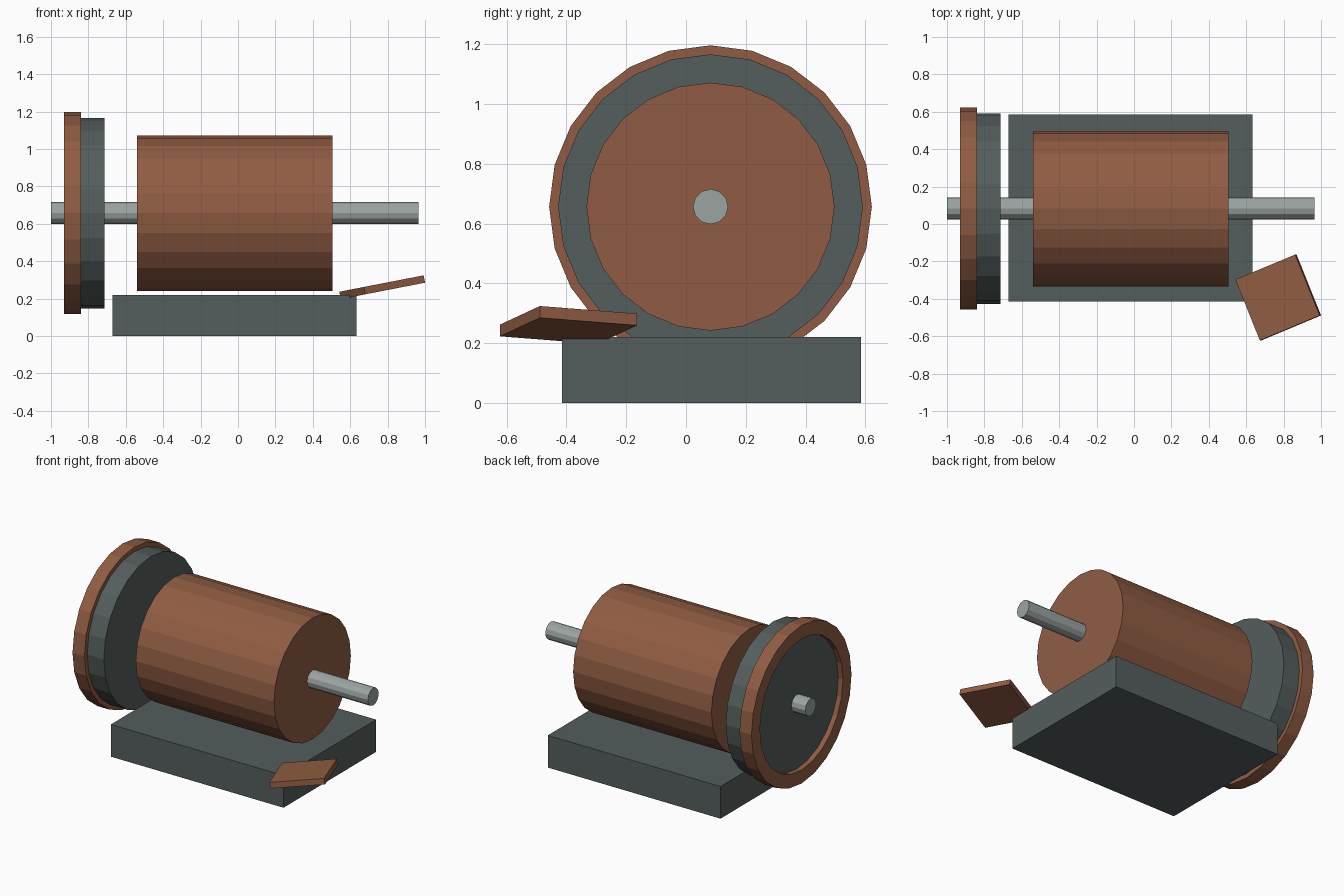
import bpy
import bmesh
from math import cos, sin, radians, tau
from mathutils import Matrix

cube = bpy.data.objects.get("Cube")
if cube:
    bpy.data.objects.remove(cube, do_unlink=True)


def material(name, rgb):
    mat = bpy.data.materials.new(name)
    mat.use_nodes = True
    mat.diffuse_color = (*rgb, 1)
    bsdf = next(n for n in mat.node_tree.nodes if n.type == 'BSDF_PRINCIPLED')
    bsdf.inputs["Base Color"].default_value = (*rgb, 1)
    return mat


copper = material("copper brown", (0.28, 0.108, 0.056))
slate = material("slate grey", (0.088, 0.112, 0.108))
steel = material("steel grey", (0.33, 0.375, 0.365))

AXIS_Y, AXIS_Z = 0.082, 0.657


def finish(name, bm, mat):
    bmesh.ops.recalc_face_normals(bm, faces=bm.faces)
    mesh = bpy.data.meshes.new(name)
    bm.to_mesh(mesh)
    bm.free()
    mesh.materials.append(mat)
    obj = bpy.data.objects.new(name, mesh)
    bpy.context.collection.objects.link(obj)
    return obj


def turned(name, profile, mat, sides=24, hollow=False):
    """Turn (x, radius) points about the shaft axis; cap the ends or close the ring."""
    bm = bmesh.new()
    rings = []
    for x, r in profile:
        rings.append([bm.verts.new((x, AXIS_Y + r * sin(tau * i / sides),
                                    AXIS_Z + r * cos(tau * i / sides)))
                      for i in range(sides)])
    pairs = list(zip(rings, rings[1:]))
    if hollow:
        pairs.append((rings[-1], rings[0]))
    else:
        bm.faces.new(rings[0])
        bm.faces.new(rings[-1])
    for a, b in pairs:
        for i in range(sides):
            j = (i + 1) % sides
            bm.faces.new((a[i], a[j], b[j], b[i]))
    return finish(name, bm, mat)


def box(name, size, matrix, mat):
    bm = bmesh.new()
    bmesh.ops.create_cube(bm, size=1, matrix=matrix @ Matrix.Diagonal((*size, 1)))
    return finish(name, bm, mat)


# Base block
box("base", (1.305, 1.0, 0.22), Matrix.Translation((-0.018, 0.085, 0.11)), slate)

# Main drum and the shaft through it
turned("drum", [(-0.54, 0.415), (0.505, 0.415)], copper)
turned("shaft", [(-1.0, 0.059), (0.965, 0.059)], steel, sides=12)

# End disc, stepped so its hub sits inside the rim
turned("end_disc", [(-0.895, 0.448), (-0.84, 0.448), (-0.84, 0.51), (-0.715, 0.51)], slate)
turned("end_rim", [(-0.93, 0.448), (-0.93, 0.54), (-0.84, 0.54), (-0.84, 0.448)],
       copper, hollow=True)

# Loose tilted plate at the front corner
tilt = (Matrix.Translation((0.771, -0.393, 0.261))
        @ Matrix.Rotation(radians(-11), 4, 'Y')
        @ Matrix.Rotation(radians(22.3), 4, 'Z'))
box("tilted_plate", (0.352, 0.352, 0.04), tilt, copper)
